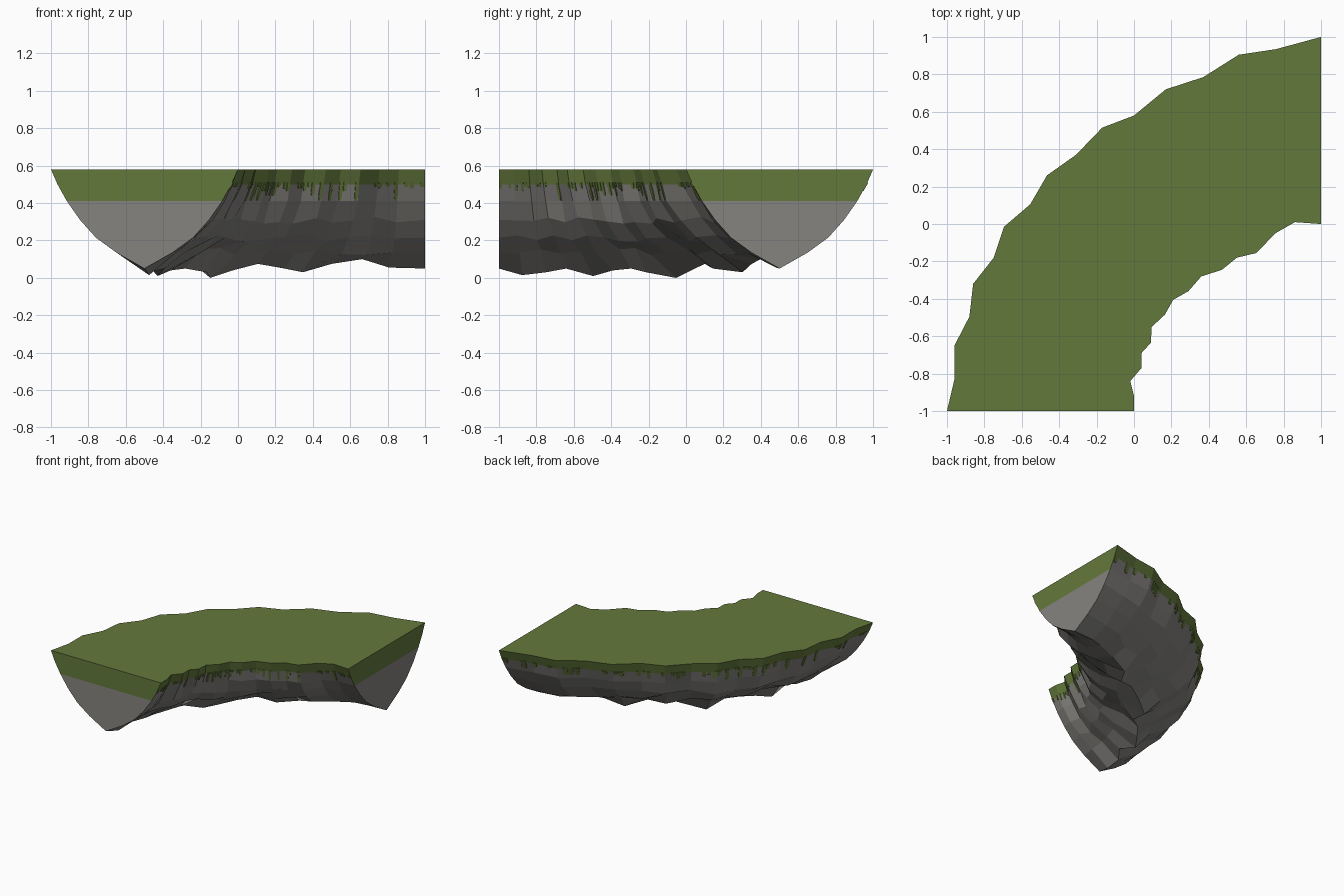
import bpy, bmesh, math, random
from mathutils import Vector

if "Cube" in bpy.data.objects:
    bpy.data.objects.remove(bpy.data.objects["Cube"])

random.seed(7)


def material(name, col):
    m = bpy.data.materials.new(name)
    m.diffuse_color = (*col, 1)
    m.use_nodes = True
    m.node_tree.nodes["Principled BSDF"].inputs["Base Color"].default_value = m.diffuse_color
    return m


GRASS = material("grass green", (0.127, 0.190, 0.045))
ROCK = material("rock grey", (0.238, 0.231, 0.216))

# Top rim, station by station round the quarter turn
OUTER = [(1, 1), (.76, .935), (.56, .905), (.37, .785), (.17, .72), (0, .58),
         (-.17, .515), (-.31, .37), (-.465, .26), (-.555, .105), (-.695, -.015),
         (-.75, -.18), (-.86, -.32), (-.88, -.495), (-.96, -.65), (-.96, -.83), (-1, -1)]
INNER = [(1, 0), (.86, .01), (.755, -.05), (.655, -.155), (.55, -.18), (.47, -.245),
         (.36, -.28), (.29, -.36), (.21, -.405), (.165, -.485), (.095, -.55),
         (.09, -.635), (.04, -.69), (.04, -.77), (-.02, -.84), (0, -.92), (0, -1)]
# Height of the keel at each station
KEEL = [.05, .055, .1, .075, .03, .05, .075, .04, 0, .03, .05, .04, .01, .05, .03, .015, .05]
# Cross-section: inset across the width, and height
PROFILE = [(0, .58), (.035, .5), (.085, .41), (.155, .31), (.24, .215), (.35, .135)]
N = len(OUTER) - 1


def ring(k):
    a, b = Vector(INNER[k]), Vector(OUTER[k])
    mid = math.sin(math.pi * k / N)        # roughness fades out at the cut ends
    left, right = [], []
    for side in (left, right):
        for row, (t, z) in enumerate(PROFILE):
            if row > 0:
                t -= mid * (0, .012, .035, .045, .02, .0)[row]
            if row > 1 and 0 < k < N:
                rough = .5 + .5 * mid
                t += rough * random.uniform(-.018, .018)
                z += rough * random.uniform(-.025, .025) * (row > 2)
            p = a.lerp(b, t if side is left else 1 - t)
            side.append(Vector((p.x, p.y, z)))
    jitter = 0 if k in (0, N) else random.uniform(-.04, .04)
    c = a.lerp(b, .5 + jitter)
    return left + [Vector((c.x, c.y, KEEL[k]))] + right[::-1]


rings = [ring(k) for k in range(N + 1)]
M = len(rings[0])


def finish(bm, name):
    bmesh.ops.recalc_face_normals(bm, faces=bm.faces)
    me = bpy.data.meshes.new(name)
    bm.to_mesh(me)
    bm.free()
    me.materials.append(ROCK)
    me.materials.append(GRASS)
    ob = bpy.data.objects.new(name, me)
    bpy.context.collection.objects.link(ob)


# Curved island body: lofted rock, grass top and rim, two flat cut ends
bm = bmesh.new()
vs = [[bm.verts.new(p) for p in r] for r in rings]
for k in range(N):
    for j in range(M):
        n = (j + 1) % M
        f = bm.faces.new((vs[k][j], vs[k][n], vs[k + 1][n], vs[k + 1][j]))
        f.material_index = 1 if j in (0, M - 2, M - 1) else 0
for v in (vs[0], vs[N]):
    for j in range(M // 2):
        loop = [v[j], v[j + 1], v[M - 2 - j], v[M - 1 - j]]
        f = bm.faces.new(list(dict.fromkeys(loop)))
        f.material_index = 1 if j < 2 else 0      # green down to 0.41
finish(bm, "island_body")

# Grass drips: thin tongues hanging over the rock on both long sides
bm = bmesh.new()
SUB = 5
for top, low, sign in ((1, 2, -1), (M - 2, M - 3, 1)):
    for k in range(N):
        for s in range(SUB):
            if random.random() > .5:
                continue
            depth = random.choice((.15, .25, .4, .65, .95))

            def at(u, d):
                p = rings[k][top].lerp(rings[k + 1][top], u)
                q = rings[k][low].lerp(rings[k + 1][low], u)
                r = Vector((p.x - 1, p.y + 1, 0)).normalized()
                return p.lerp(q, d) + r * sign * .005

            u0, u1 = (s + .1) / SUB, (s + .9) / SUB
            w = (u1 - u0) * .25
            shape = [(u0, -.1), (u1, -.1), (u1, depth * .75), (u1 - w, depth),
                     (u0 + w, depth), (u0, depth * .75)]
            pts = [at(u, d) for u, d in shape]
            back = Vector((pts[0].x - 1, pts[0].y + 1, 0)).normalized() * sign * -.008
            front = [bm.verts.new(p) for p in pts]
            rear = [bm.verts.new(p + back) for p in pts]
            faces = [bm.faces.new(front), bm.faces.new(rear[::-1])]
            for i in range(6):
                j = (i + 1) % 6
                faces.append(bm.faces.new((front[i], rear[i], rear[j], front[j])))
            for f in faces:
                f.material_index = 1
finish(bm, "grass_drips")
